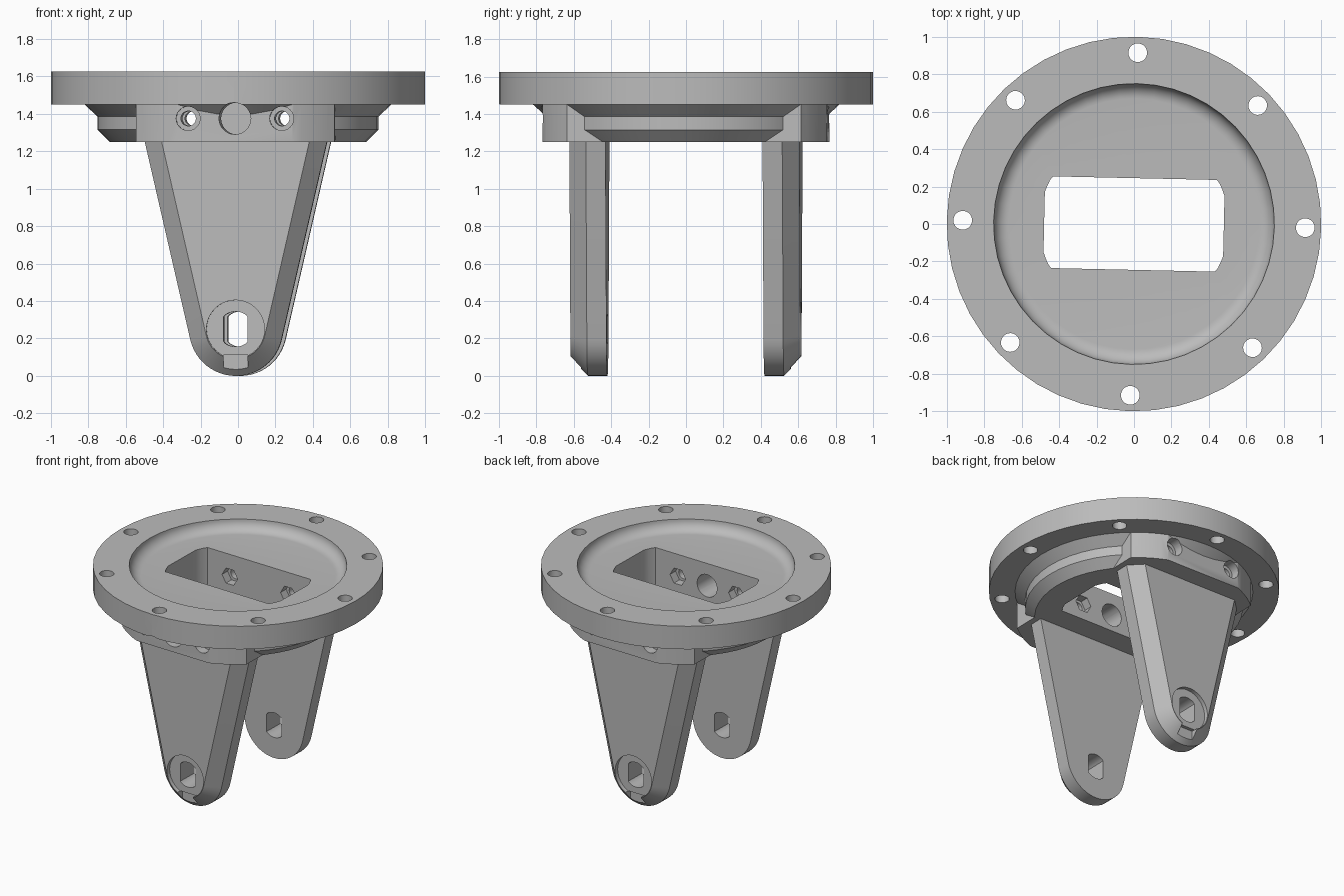
import bpy, bmesh
from math import cos, sin, pi, atan, sqrt, radians
from mathutils import Matrix

cube = bpy.data.objects.get("Cube")
if cube:
    bpy.data.objects.remove(cube)

grey = bpy.data.materials.new("plain grey")
grey.use_nodes = True
GREY = (0.5, 0.5, 0.5, 1)
grey.diffuse_color = GREY
grey.node_tree.nodes["Principled BSDF"].inputs["Base Color"].default_value = GREY

TWIST = Matrix.Rotation(radians(-1.25), 4, 'Z')


def arc(r, start, end, n, cx=0, cy=0):
    """Points along an arc, both ends included."""
    steps = [start + (end - start) * i / n for i in range(n + 1)]
    return [(cx + r * cos(t), cy + r * sin(t)) for t in steps]


def circle(r, n, cx=0, cy=0):
    return arc(r, 0, 2 * pi, n, cx, cy)[:-1]


def box(w, h, cx=0, cy=0):
    return [(cx + sx * w / 2, cy + sy * h / 2)
            for sx, sy in ((-1, -1), (1, -1), (1, 1), (-1, 1))]


def clipped_circle(r, half_w, half_h, n, cx=0, cy=0):
    """A circle with flats at +-half_w and +-half_h."""
    return [(cx + max(-half_w, min(half_w, x)), cy + max(-half_h, min(half_h, y)))
            for x, y in circle(r, n)]


def finish_mesh(name, bm):
    bmesh.ops.remove_doubles(bm, verts=bm.verts, dist=1e-5)
    bmesh.ops.recalc_face_normals(bm, faces=bm.faces)
    mesh = bpy.data.meshes.new(name)
    bm.to_mesh(mesh)
    bm.free()
    mesh.materials.append(grey)
    obj = bpy.data.objects.new(name, mesh)
    bpy.context.collection.objects.link(obj)
    return obj


def loft(name, sections, axis='Y'):
    """Solid through (position, outline) sections along Y or Z."""
    bm = bmesh.new()
    rings = []
    for d, outline in sections:
        rings.append([bm.verts.new((a, d, b) if axis == 'Y' else (a, b, d))
                      for a, b in outline])
    for low, high in zip(rings, rings[1:]):
        for i in range(len(low)):
            j = (i + 1) % len(low)
            bm.faces.new((low[i], low[j], high[j], high[i]))
    bm.faces.new(rings[0])
    bm.faces.new(rings[-1])
    return finish_mesh(name, bm)


def prism(outline, a, b, axis='Y', name="cutter"):
    return loft(name, [(a, outline), (b, outline)], axis)


def lathe(name, profile, n):
    bm = bmesh.new()
    verts = [bm.verts.new((r, 0, z)) for r, z in profile]
    edges = [bm.edges.new(pair) for pair in zip(verts, verts[1:])]
    bmesh.ops.spin(bm, geom=verts + edges, cent=(0, 0, 0), axis=(0, 0, 1),
                   angle=2 * pi, steps=n, use_merge=True)
    return finish_mesh(name, bm)


def combine(obj, tools, operation='DIFFERENCE'):
    """Apply boolean tools one by one and discard them."""
    for tool in tools:
        tool.hide_render = True
        mod = obj.modifiers.new("cut", 'BOOLEAN')
        mod.object, mod.operation, mod.solver = tool, operation, 'EXACT'
        bpy.context.view_layer.update()
        graph = bpy.context.evaluated_depsgraph_get()
        result = bpy.data.meshes.new_from_object(obj.evaluated_get(graph))
        obj.modifiers.clear()
        obj.data = result
        bpy.data.objects.remove(tool)


def shade(obj):
    obj.data.transform(TWIST)
    bpy.ops.object.select_all(action='DESELECT')
    obj.select_set(True)
    bpy.context.view_layer.objects.active = obj
    bpy.ops.object.shade_smooth_by_angle(angle=radians(25))


# Round mounting flange with a filleted recess and a chamfered hub below
BOTTOM, FLANGE, TOP, FLOOR = 1.25, 1.45, 1.625, 1.545
FILLET = TOP - FLOOR
profile = [(0, FLOOR)] + arc(FILLET, -pi / 2, 0, 8, 0.75 - FILLET, TOP)
profile += [(1, TOP), (1, FLANGE), (0.82, FLANGE), (0.75, 1.385),
            (0.75, 1.315), (0.685, BOTTOM), (0, BOTTOM)]
flange = lathe("mounting_flange", profile, 48)

# Front and back clamp block joined under the flange
HALF, FLAT, R = 0.53, 0.76, 0.82
t0, t1 = atan(sqrt(R * R - HALF * HALF) / HALF), atan(FLAT / sqrt(R * R - FLAT * FLAT))
corner = arc(R, t0, t1, 5)
half = corner + [(-x, y) for x, y in reversed(corner)]
block = prism(half + [(-x, -y) for x, y in half], BOTTOM, 1.5, 'Z', "clamp_block")
combine(flange, [block], 'UNION')

# Central window and ring of bolt holes
cutters = [prism(clipped_circle(0.506, 0.48, 0.245, 96), 1, 2, 'Z')]
for i in range(8):
    a = i * pi / 4
    cutters.append(prism(circle(0.05, 20, 0.915 * cos(a), 0.915 * sin(a)), 1.3, 1.8, 'Z'))

# Cross screws with outer counterbores and inner hexagon pockets
SCREW_Z = 1.375
for x in (-0.25, 0.25):
    cutters.append(prism(circle(0.04, 20, x, SCREW_Z), -1, 1))
    for s in (-1, 1):
        cutters.append(prism(circle(0.064, 24, x, SCREW_Z), s * 0.69, s))
        cutters.append(prism(circle(0.066, 6, x, SCREW_Z), s * 0.2, s * 0.31))
# Cable hole in the front wall only
cutters.append(prism(circle(0.085, 28, 0, SCREW_Z), -1, -0.2))
combine(flange, cutters)
shade(flange)

# Tapered legs with chamfered outer edges
SLOPE, AXLE_Z, LEG_TOP = 0.23, 0.25, 1.28
TILT = atan(SLOPE)


def leg_outline(r):
    top_x = r / cos(TILT) + SLOPE * (LEG_TOP - AXLE_Z)
    return ([(top_x, LEG_TOP)] + arc(r, -TILT, TILT - pi, 24, 0, AXLE_Z)
            + [(-top_x, LEG_TOP)])


for name, s in (("front_leg", -1), ("back_leg", 1)):
    leg = loft(name, [(s * 0.42, leg_outline(0.25)), (s * 0.525, leg_outline(0.25)),
                      (s * 0.615, leg_outline(0.16))])
    combine(leg, [
        # Washer seat, flat-sided axle hole and locking notch
        prism(circle(0.155, 40, 0, AXLE_Z), s * 0.585, s * 0.7),
        prism(clipped_circle(0.094, 0.064, 1, 40, 0, AXLE_Z), s * 0.3, s * 0.7),
        prism(box(0.13, 0.075, 0, 0.073), s * 0.56, s * 0.7),
    ])
    shade(leg)
